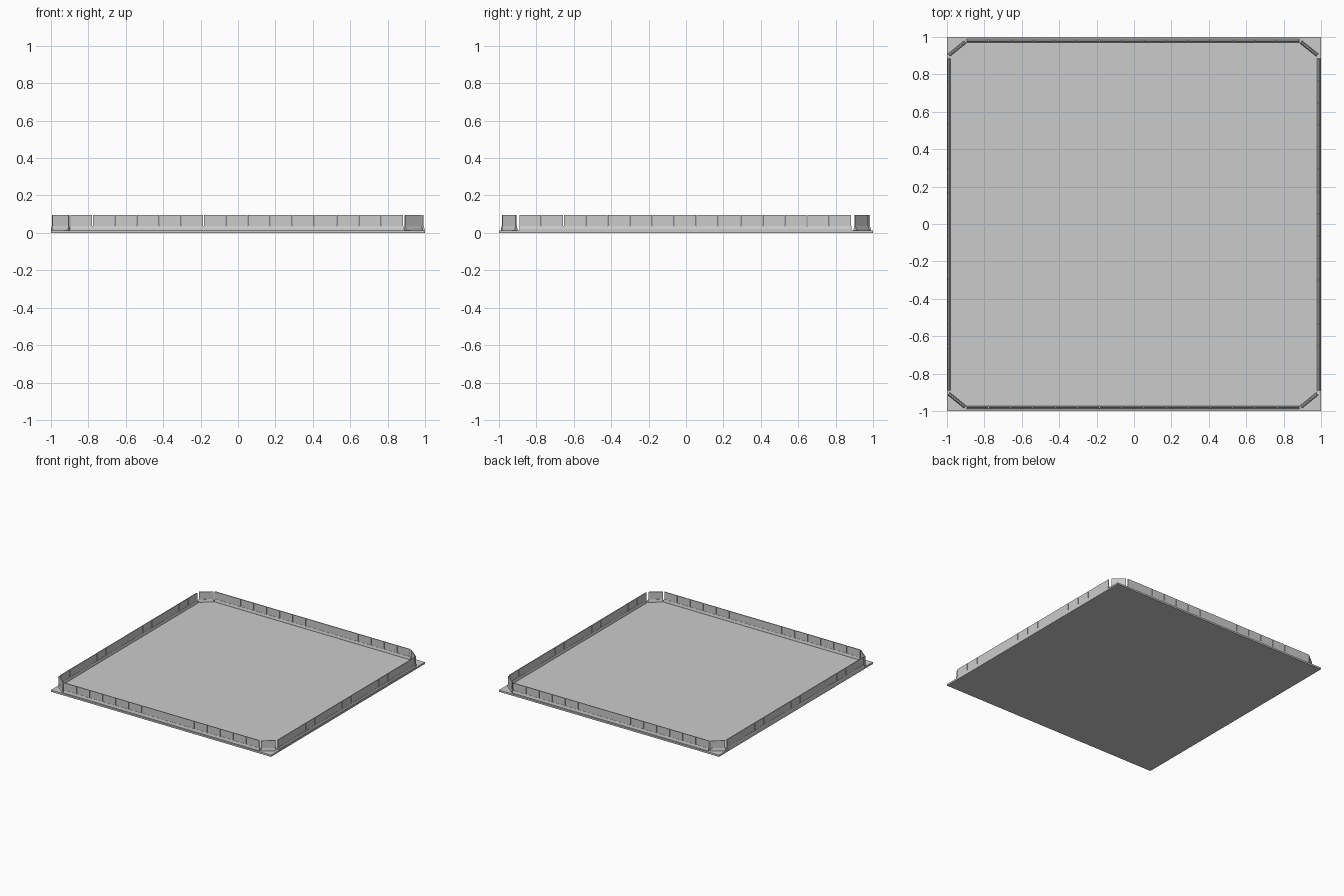
import bpy
import math
from mathutils import Matrix, Vector

old = bpy.data.objects.get("Cube")
if old:
    bpy.data.objects.remove(old, do_unlink=True)


def material(name, rgb):
    mat = bpy.data.materials.new(name)
    mat.use_nodes = True
    mat.diffuse_color = (*rgb, 1)
    mat.node_tree.nodes["Principled BSDF"].inputs["Base Color"].default_value = (*rgb, 1)
    return mat


GREY = material("light grey", (0.6, 0.6, 0.6))
FLOOR_TOP = 0.014
KERB_TOP = 0.036
WALL_TOP = 0.096


def mesh_object(name, verts, faces, matrix=Matrix()):
    mesh = bpy.data.meshes.new(name)
    mesh.from_pydata(verts, [], faces)
    mesh.materials.append(GREY)
    obj = bpy.data.objects.new(name, mesh)
    obj.matrix_world = matrix
    bpy.context.collection.objects.link(obj)
    return obj


def prism(name, profile, length, matrix=Matrix()):
    """Sweep a (y, z) profile along x from 0 to length."""
    n = len(profile)
    verts = [(x, y, z) for x in (0, length) for y, z in profile]
    faces = [(i, i + n, (i + 1) % n + n, (i + 1) % n) for i in range(n)]
    faces += [tuple(range(n)), tuple(reversed(range(n, 2 * n)))]
    return mesh_object(name, verts, faces, matrix)


def rect(half, low, high):
    return [(half, low), (-half, low), (-half, high), (half, high)]


def wall(name, start, end, count):
    """A flared kerb with a row of thin panels standing on it."""
    start, end = Vector((*start, 0)), Vector((*end, 0))
    run = end - start
    turn = Matrix.Translation(start) @ Matrix.Rotation(math.atan2(run.y, run.x), 4, "Z")
    kerb = [(0.009, FLOOR_TOP), (-0.009, FLOOR_TOP), (-0.009, 0.02),
            (-0.005, KERB_TOP), (0.005, KERB_TOP), (0.009, 0.02)]
    prism(name + "_kerb", kerb, run.length, turn)
    panel = prism(name + "_panels", rect(0.0035, KERB_TOP, WALL_TOP),
                  run.length / count - 0.003, turn)
    row = panel.modifiers.new("row", "ARRAY")
    row.count = count
    row.use_relative_offset = False
    row.use_constant_offset = True
    row.constant_offset_displace = (run.length / count, 0, 0)


# Floor slab
prism("floor", rect(1, 0, FLOOR_TOP), 2, Matrix.Translation((-1, 0, 0)))

# Straight sides
wall("front_wall", (-0.895, -0.981), (0.885, -0.981), 15)
wall("back_wall", (-0.895, 0.979), (0.885, 0.979), 15)
wall("right_wall", (-0.991, -0.89), (-0.991, 0.885), 15)
wall("left_wall", (0.988, -0.89), (0.988, 0.885), 15)

# Cut corners
wall("front_right_corner", (-0.99, -0.908), (-0.903, -0.978), 1)
wall("front_left_corner", (0.893, -0.978), (0.98, -0.908), 1)
wall("back_left_corner", (0.98, 0.903), (0.893, 0.973), 1)
wall("back_right_corner", (-0.903, 0.973), (-0.99, 0.903), 1)
